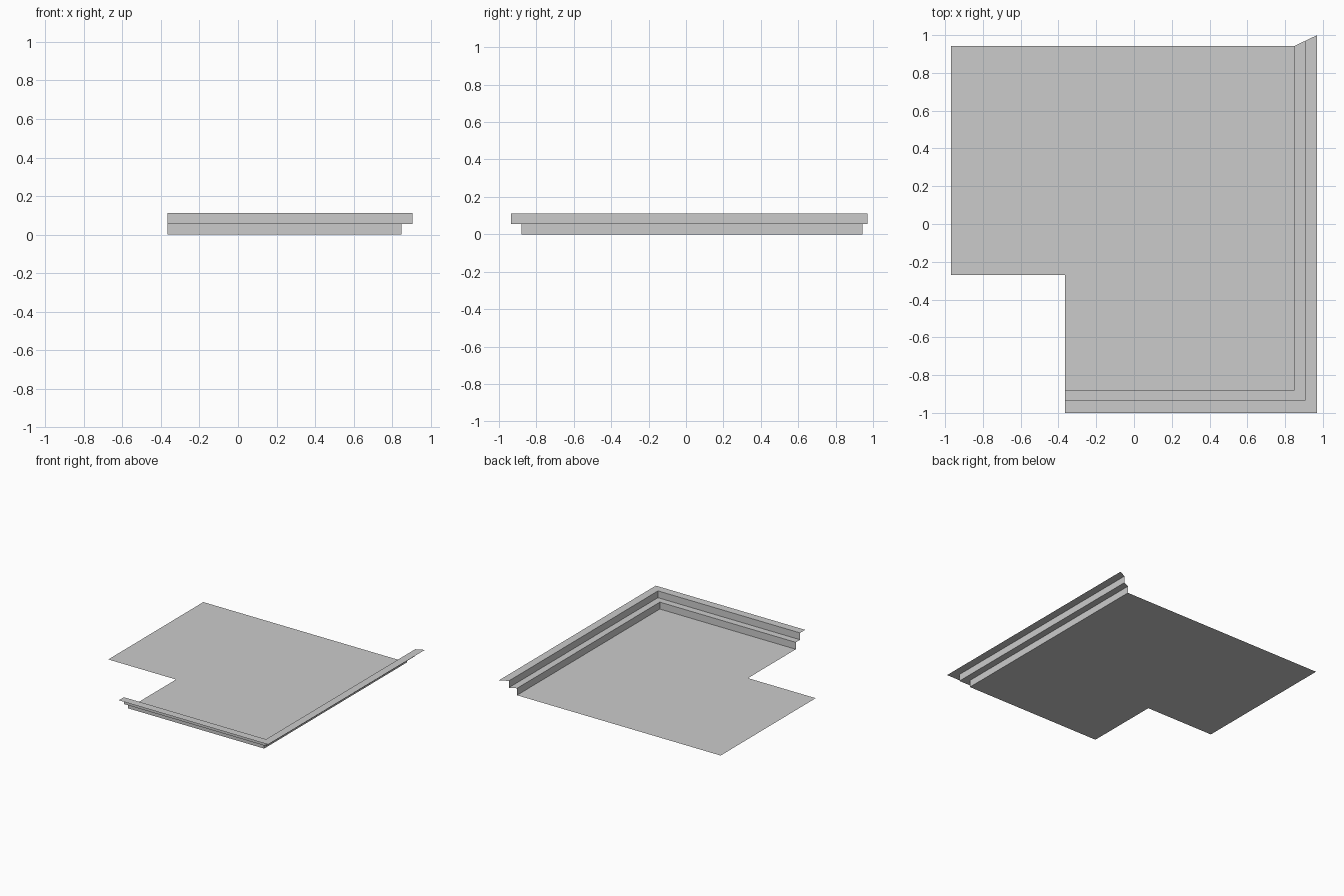
import bpy

if "Cube" in bpy.data.objects:
    bpy.data.objects.remove(bpy.data.objects["Cube"])


def add_mesh(name, verts, faces):
    mesh = bpy.data.meshes.new(name)
    mesh.from_pydata(verts, [], faces)
    mesh.update()
    obj = bpy.data.objects.new(name, mesh)
    bpy.context.collection.objects.link(obj)
    return obj


LEFT, NOTCH_X, RIGHT = -0.97, -0.365, 0.85
BACK, NOTCH_Y, FRONT = 0.943, -0.27, -0.88

# L-shaped floor sheet
outline = [(LEFT, BACK), (LEFT, NOTCH_Y), (NOTCH_X, NOTCH_Y),
           (NOTCH_X, FRONT), (RIGHT, FRONT), (RIGHT, BACK)]
add_mesh("floor", [(x, y, 0) for x, y in outline], [range(6)])

# Stepped rim: (outward offset, height) swept along the front and right edges,
# mitred at the corner and cut at a slant at the back end
profile = [(0, 0), (0, 0.056), (0.055, 0.056), (0.055, 0.111), (0.12, 0.111)]
verts = []
for d, z in profile:
    verts += [(NOTCH_X, FRONT - d, z), (RIGHT + d, FRONT - d, z),
              (RIGHT + d, BACK + d * 0.475, z)]
faces = []
for i in range(len(profile) - 1):
    for j in range(2):
        a = i * 3 + j
        faces.append((a, a + 3, a + 4, a + 1))
add_mesh("stepped_rim", verts, faces)
